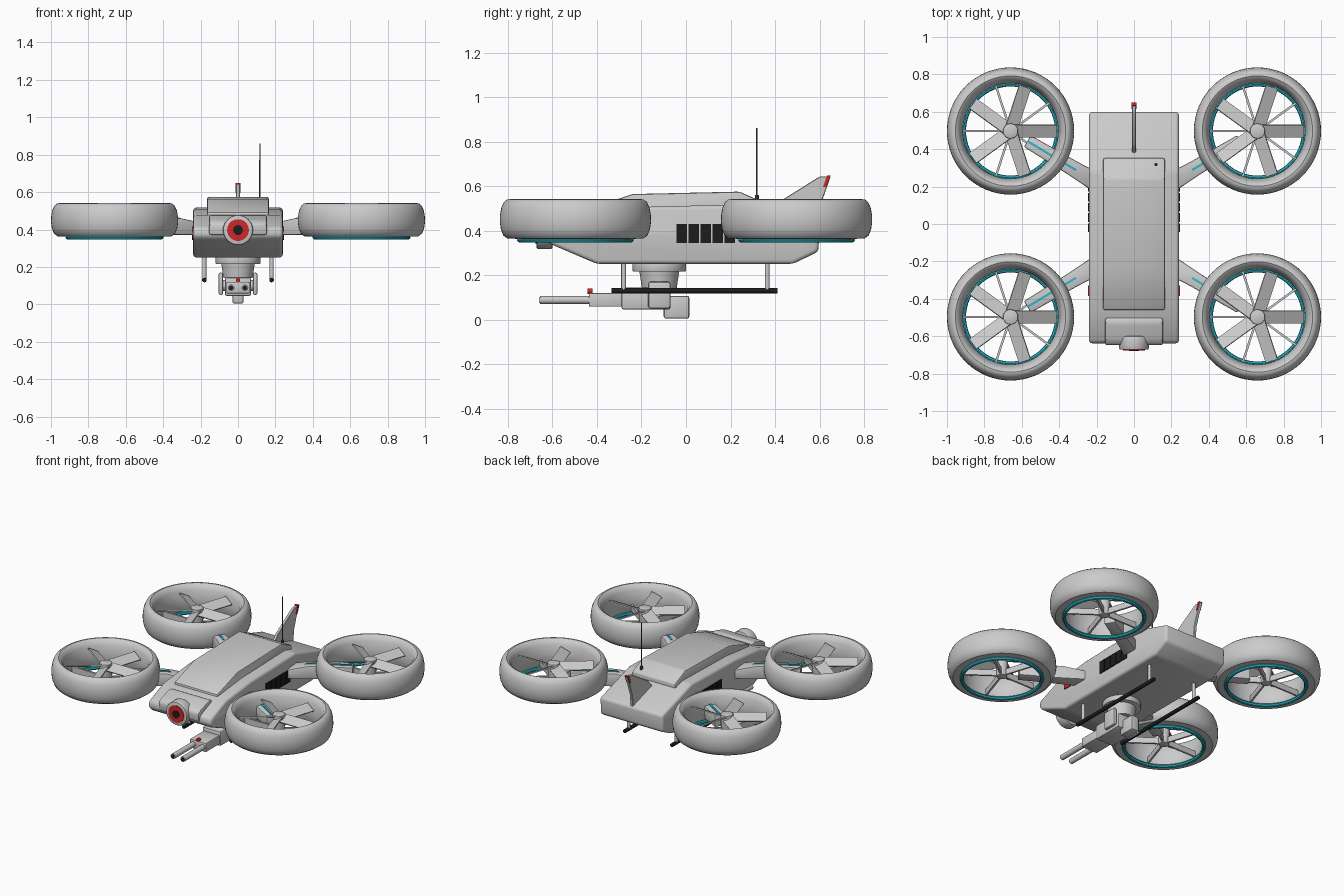
import bpy, bmesh, math
from mathutils import Matrix, Vector

if "Cube" in bpy.data.objects:
    bpy.data.objects.remove(bpy.data.objects["Cube"])


def material(name, rgb):
    m = bpy.data.materials.new(name)
    m.diffuse_color = (*rgb, 1)
    m.use_nodes = True
    m.node_tree.nodes["Principled BSDF"].inputs["Base Color"].default_value = m.diffuse_color
    return m


GREY = material("light_grey", (0.6, 0.6, 0.6))
BLACK = material("black", (0.012, 0.012, 0.012))
DARK = material("dark_grey", (0.08, 0.08, 0.08))
CYAN = material("cyan_glow", (0.02, 0.5, 0.6))
RED = material("red", (0.62, 0.02, 0.02))


def finish(name, bm, mat, bevel=0, segs=2):
    bmesh.ops.recalc_face_normals(bm, faces=bm.faces)
    if bevel:
        sharp = [e for e in bm.edges if len(e.link_faces) == 2 and e.calc_face_angle() > 0.3]
        bmesh.ops.bevel(bm, geom=sharp, offset=bevel, segments=segs, affect='EDGES', profile=0.5)
    me = bpy.data.meshes.new(name)
    bm.to_mesh(me)
    bm.free()
    me.materials.append(mat)
    ob = bpy.data.objects.new(name, me)
    bpy.context.collection.objects.link(ob)
    bpy.ops.object.select_all(action='DESELECT')
    ob.select_set(True)
    bpy.context.view_layer.objects.active = ob
    bpy.ops.object.shade_smooth_by_angle(angle=math.radians(35))
    return ob


def add_box(bm, lo, hi, mtx=Matrix()):
    lo, hi = Vector(lo), Vector(hi)
    size = Matrix.Diagonal((*(hi - lo), 1))
    bmesh.ops.create_cube(bm, size=1, matrix=mtx @ Matrix.Translation((lo + hi) / 2) @ size)


def box(name, lo, hi, mat, bevel=0):
    bm = bmesh.new()
    add_box(bm, lo, hi)
    return finish(name, bm, mat, bevel)


def prism(name, profile, x0, x1, mat, bevel=0, segs=2):
    """Side profile of (y, z) points, extruded along x."""
    bm = bmesh.new()
    f = bm.faces.new([bm.verts.new((x0, y, z)) for y, z in profile])
    r = bmesh.ops.extrude_face_region(bm, geom=[f])
    vs = [v for v in r["geom"] if isinstance(v, bmesh.types.BMVert)]
    bmesh.ops.translate(bm, verts=vs, vec=(x1 - x0, 0, 0))
    return finish(name, bm, mat, bevel, segs)


def rod(name, a, b, r1, mat, r2=None, n=24, bevel=0):
    a, b = Vector(a), Vector(b)
    d = b - a
    bm = bmesh.new()
    mtx = Matrix.Translation((a + b) / 2) @ d.to_track_quat('Z', 'Y').to_matrix().to_4x4()
    bmesh.ops.create_cone(bm, cap_ends=True, segments=n, radius1=r1,
                          radius2=r1 if r2 is None else r2, depth=d.length, matrix=mtx)
    return finish(name, bm, mat, bevel)


def lathe(name, profile, centre, mat, n=64):
    """Closed (radius, z) profile turned about a vertical axis."""
    bm = bmesh.new()
    rings = []
    for i in range(n):
        a = 2 * math.pi * i / n
        rings.append([bm.verts.new((centre[0] + r * math.cos(a), centre[1] + r * math.sin(a), z))
                      for r, z in profile])
    for i in range(n):
        p, q = rings[i], rings[(i + 1) % n]
        for j in range(len(profile)):
            k = (j + 1) % len(profile)
            bm.faces.new((p[j], p[k], q[k], q[j]))
    return finish(name, bm, mat)


def beam(name, stations, sx, sy, mat, bevel=0):
    """Arm in plan view: (x, y, half_width, z_low, z_high) stations."""
    d = Vector((stations[-1][0] - stations[0][0], stations[-1][1] - stations[0][1])).normalized()
    bm = bmesh.new()
    loops = []
    for x, y, w, z0, z1 in stations:
        px, py = -d.y * w, d.x * w
        loops.append([bm.verts.new((sx * (x + s * px), sy * (y + s * py), z))
                      for s, z in ((-1, z0), (1, z0), (1, z1), (-1, z1))])
    for p, q in zip(loops, loops[1:]):
        for j in range(4):
            k = (j + 1) % 4
            bm.faces.new((p[j], p[k], q[k], q[j]))
    bm.faces.new(loops[0])
    bm.faces.new(loops[-1])
    return finish(name, bm, mat, bevel)


# Fuselage, top hatch and nose block
prism("fuselage", [(-0.40, 0.25), (-0.61, 0.34), (-0.64, 0.365), (-0.635, 0.41), (-0.47, 0.477),
                   (-0.20, 0.506), (0.28, 0.518), (0.60, 0.42), (0.595, 0.305), (0.48, 0.25)],
      -0.24, 0.24, GREY, 0.018, 3)
prism("top_hatch", [(-0.46, 0.44), (-0.46, 0.492), (-0.24, 0.564), (0.24, 0.575),
                    (0.352, 0.525), (0.352, 0.46)], -0.165, 0.165, GREY, 0.01)
prism("nose_block", [(-0.50, 0.38), (-0.648, 0.37), (-0.648, 0.43), (-0.62, 0.45),
                     (-0.53, 0.476), (-0.50, 0.47)], -0.155, 0.155, GREY, 0.012)

# Camera eye
rod("eye_housing", (0, -0.60, 0.397), (0, -0.672, 0.397), 0.08, GREY, n=40, bevel=0.008)
rod("eye_ring", (0, -0.66, 0.397), (0, -0.676, 0.397), 0.058, RED, n=40)
rod("eye_pupil", (0, -0.66, 0.397), (0, -0.679, 0.397), 0.027, BLACK, n=12)

# Tail fin with its red light, and the antenna
prism("tail_fin", [(0.37, 0.47), (0.42, 0.53), (0.60, 0.643), (0.65, 0.643), (0.60, 0.50), (0.59, 0.41)],
      -0.01, 0.01, GREY, 0.003, 1)
prism("tail_light", [(0.615, 0.595), (0.630, 0.595), (0.650, 0.648), (0.634, 0.648)], -0.013, 0.013, RED)
rod("antenna", (0.117, 0.318, 0.52), (0.117, 0.318, 0.86), 0.0045, DARK, 0.003, n=8)
rod("antenna_base", (0.117, 0.318, 0.52), (0.117, 0.318, 0.56), 0.009, DARK, n=10)

for sx, side in ((-1, "left"), (1, "right")):
    # Side vents and marker lights
    bm = bmesh.new()
    for i in range(5):
        y = -0.042 + i * 0.054
        add_box(bm, (sx * 0.242 - 0.004, y, 0.345), (sx * 0.242 + 0.004, y + 0.046, 0.43))
    finish(side + "_vents", bm, BLACK)
    box(side + "_marker_light", (sx * 0.242 - 0.005, -0.385, 0.385),
        (sx * 0.242 + 0.005, -0.33, 0.415), RED)

    # Landing skids
    rod(side + "_skid", (sx * 0.18, -0.335, 0.13), (sx * 0.18, 0.412, 0.13), 0.0125, BLACK, n=16)
    for y in (-0.28, 0.365):
        rod(side + "_skid_strut", (sx * 0.18, y, 0.13), (sx * 0.18, y, 0.27), 0.011, GREY, n=16)

    for sy, end in ((-1, "front"), (1, "rear")):
        tag = end + "_" + side
        cx, cy = sx * 0.66, sy * 0.497
        # Arm with glowing strips
        beam(tag + "_arm", [(0.20, 0.222, 0.05, 0.372, 0.432), (0.33, 0.30, 0.042, 0.372, 0.462),
                            (0.57, 0.443, 0.036, 0.375, 0.458)], sx, sy, GREY, 0.008)
        beam(tag + "_arm_strip", [(0.31, 0.288, 0.006, 0.44, 0.461), (0.33, 0.30, 0.006, 0.44, 0.467),
                                  (0.565, 0.44, 0.006, 0.44, 0.463)], sx, sy, CYAN)
        # Duct and glow ring
        lathe(tag + "_duct", [(0.262, 0.363), (0.254, 0.375), (0.255, 0.45), (0.266, 0.505), (0.280, 0.532),
                              (0.295, 0.541), (0.308, 0.539), (0.322, 0.527), (0.333, 0.503), (0.339, 0.47),
                              (0.340, 0.44), (0.335, 0.405), (0.324, 0.378), (0.305, 0.364)], (cx, cy), GREY)
        ring = [(0.250 + 0.012 * math.cos(k * math.pi / 4), 0.358 + 0.012 * math.sin(k * math.pi / 4))
                for k in range(8)]
        lathe(tag + "_glow_ring", ring, (cx, cy), CYAN)
        # Hub, five pitched blades and five thin stator vanes
        rod(tag + "_hub", (cx, cy, 0.37), (cx, cy, 0.51), 0.034, GREY, 0.042, n=10, bevel=0.005)
        blades, vanes = bmesh.new(), bmesh.new()
        for k in range(5):
            a = 2 * math.pi * k / 5
            m = Matrix.Translation((cx, cy, 0.485)) @ Matrix.Rotation(a, 4, 'Z')
            add_box(blades, (0.025, -0.036, -0.004), (0.248, 0.036, 0.004),
                    m @ Matrix.Rotation(math.radians(26), 4, 'X'))
            v = Matrix.Translation((cx, cy, 0.395)) @ Matrix.Rotation(a + math.pi / 5, 4, 'Z')
            add_box(vanes, (0.02, -0.006, -0.02), (0.26, 0.006, 0.02), v)
        finish(tag + "_blades", blades, GREY)
        finish(tag + "_stator_vanes", vanes, GREY)

# Gun turret under the belly
rod("turret_base", (0, -0.12, 0.215), (0, -0.12, 0.26), 0.12, GREY, n=40, bevel=0.005)
rod("turret_neck", (0, -0.12, 0.14), (0, -0.12, 0.22), 0.078, GREY, 0.09, n=40)
for sx in (-1, 1):
    box("turret_yoke", (sx * 0.092 - 0.012, -0.17, 0.05), (sx * 0.092 + 0.012, -0.07, 0.17), GREY, 0.01)
rod("yoke_axle", (-0.09, -0.12, 0.10), (0.09, -0.12, 0.10), 0.03, GREY)
box("gun_receiver", (-0.07, -0.29, 0.045), (0.07, -0.07, 0.145), GREY, 0.01)
box("gun_magazine", (-0.03, -0.10, 0.004), (0.03, 0.015, 0.107), GREY, 0.01)
box("barrel_housing", (-0.062, -0.437, 0.058), (0.062, -0.28, 0.12), GREY, 0.006)
rod("aiming_light", (0, -0.442, 0.128), (0, -0.42, 0.128), 0.012, RED, n=12)
for sx in (-1, 1):
    rod("gun_barrel", (sx * 0.037, -0.655, 0.088), (sx * 0.037, -0.43, 0.088), 0.018, GREY, n=20)
    rod("barrel_bore", (sx * 0.037, -0.658, 0.088), (sx * 0.037, -0.64, 0.088), 0.013, BLACK, n=16)
